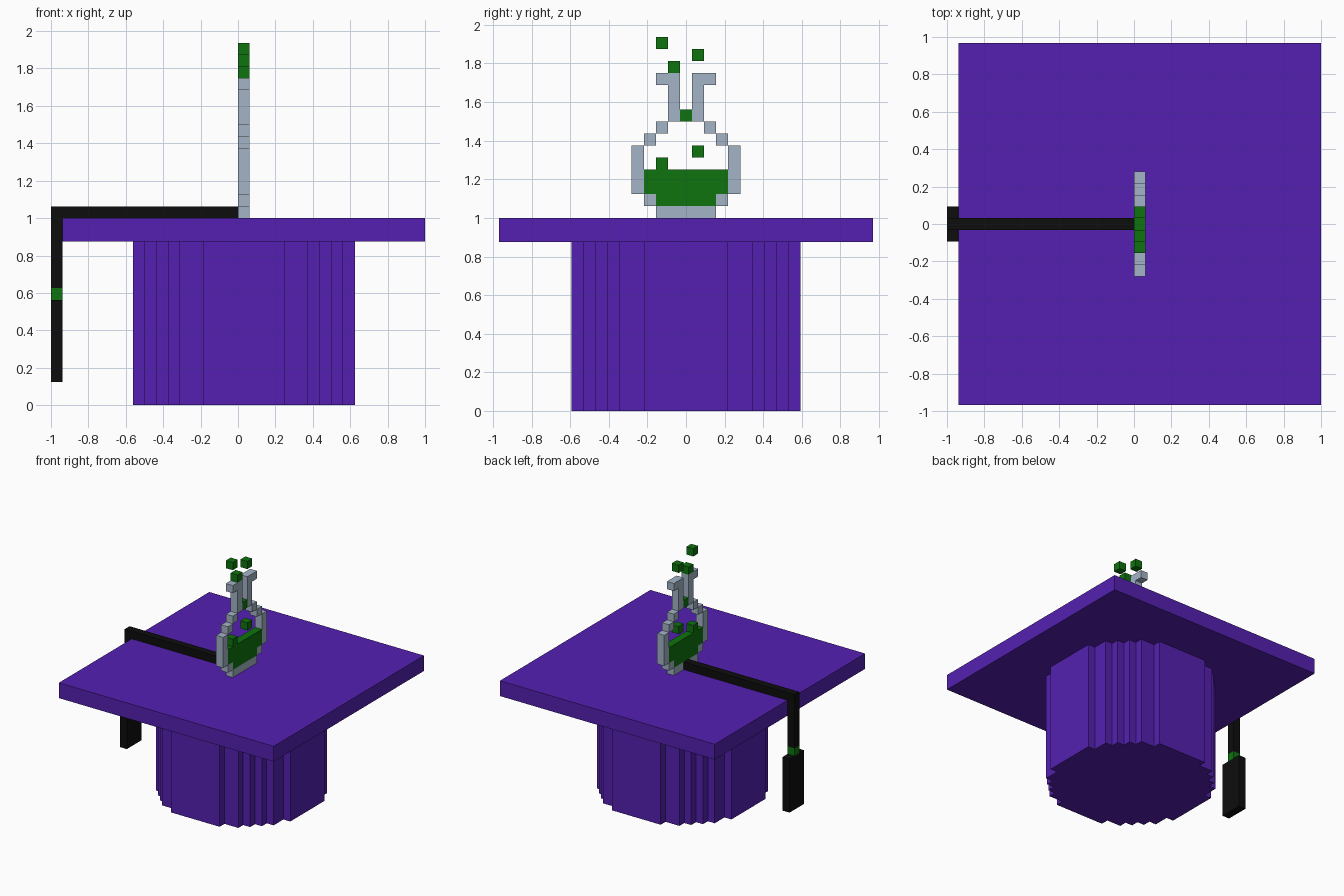
import bpy, bmesh

if "Cube" in bpy.data.objects:
    bpy.data.objects.remove(bpy.data.objects["Cube"])

V = 0.0625  # size of one voxel


def material(name, rgb):
    m = bpy.data.materials.new(name)
    m.diffuse_color = (*rgb, 1)
    m.use_nodes = True
    m.node_tree.nodes["Principled BSDF"].inputs["Base Color"].default_value = m.diffuse_color
    return m


purple = material("purple_felt", (0.09, 0.0144, 0.445))
black = material("black_cord", (0.004, 0.004, 0.004))
green = material("green_liquid", (0.0044, 0.17, 0.0044))
glass = material("pale_glass", (0.37, 0.456, 0.565))


def add_object(name, bm, mat):
    bmesh.ops.recalc_face_normals(bm, faces=bm.faces)
    me = bpy.data.meshes.new(name)
    bm.to_mesh(me)
    bm.free()
    me.materials.append(mat)
    ob = bpy.data.objects.new(name, me)
    bpy.context.collection.objects.link(ob)
    return ob


def boxes(name, mat, spans):
    """Boxes given as (x0, x1, y0, y1, z0, z1) in voxels."""
    bm = bmesh.new()
    for x0, x1, y0, y1, z0, z1 in spans:
        vs = bmesh.ops.create_cube(bm, size=1)["verts"]
        for v in vs:
            v.co.x = V * (x1 if v.co.x > 0 else x0)
            v.co.y = V * (y1 if v.co.y > 0 else y0)
            v.co.z = V * (z1 if v.co.z > 0 else z0)
    return add_object(name, bm, mat)


def prism(name, mat, outline, height):
    bm = bmesh.new()
    face = bm.faces.new([bm.verts.new((x * V, y * V, 0)) for x, y in outline])
    top = bmesh.ops.extrude_face_region(bm, geom=[face])["geom"]
    for v in top:
        if isinstance(v, bmesh.types.BMVert):
            v.co.z = height * V
    return add_object(name, bm, mat)


# Skull cap: stepped circle, one quadrant turned four times about x = 0.5
quadrant = [(9.5, 3.5), (8.5, 3.5), (8.5, 5.5), (7.5, 5.5), (7.5, 6.5), (6.5, 6.5),
            (6.5, 7.5), (5.5, 7.5), (5.5, 8.5), (3.5, 8.5), (3.5, 9.5)]
outline = []
for turn in range(4):
    outline += [(x + 0.5, y) for x, y in quadrant]
    quadrant = [(-y, x) for x, y in quadrant]
prism("skull_cap", purple, outline, 14)

# Square board
boxes("mortar_board", purple, [(-15, 16, -15.5, 15.5, 14, 16)])

# Tassel: cord over the board, hanging cord, knot and brush
boxes("tassel_cord_top", black, [(-16, 0, -0.5, 0.5, 16, 17)])
boxes("tassel_cord_hanging", black, [(-16, -15, -0.5, 0.5, 10, 16)])
boxes("tassel_knot", green, [(-16, -15, -0.5, 0.5, 9, 10)])
boxes("tassel_brush", black, [(-16, -15, -1.5, 1.5, 2, 9)])


# Flask emblem: voxel columns j and rows k above the board
def cell(j0, j1, k0, k1):
    return (0, 1, j0 - 0.5, j1 + 0.5, 16 + k0, 16 + k1 + 1)


walls = [cell(-2, 2, 0, 0)]
for j, k0, k1 in [(3, 1, 1), (4, 2, 5), (3, 6, 6), (2, 7, 7), (1, 8, 11), (2, 11, 11)]:
    walls += [cell(j, j, k0, k1), cell(-j, -j, k0, k1)]
boxes("flask_glass", glass, walls)
boxes("flask_liquid", green, [cell(-2, 2, 1, 1), cell(-3, 3, 2, 3)])
boxes("flask_bubbles", green, [cell(j, j, k, k) for j, k in
                               [(-2, 4), (1, 5), (0, 8), (-1, 12), (1, 13), (-2, 14)]])
